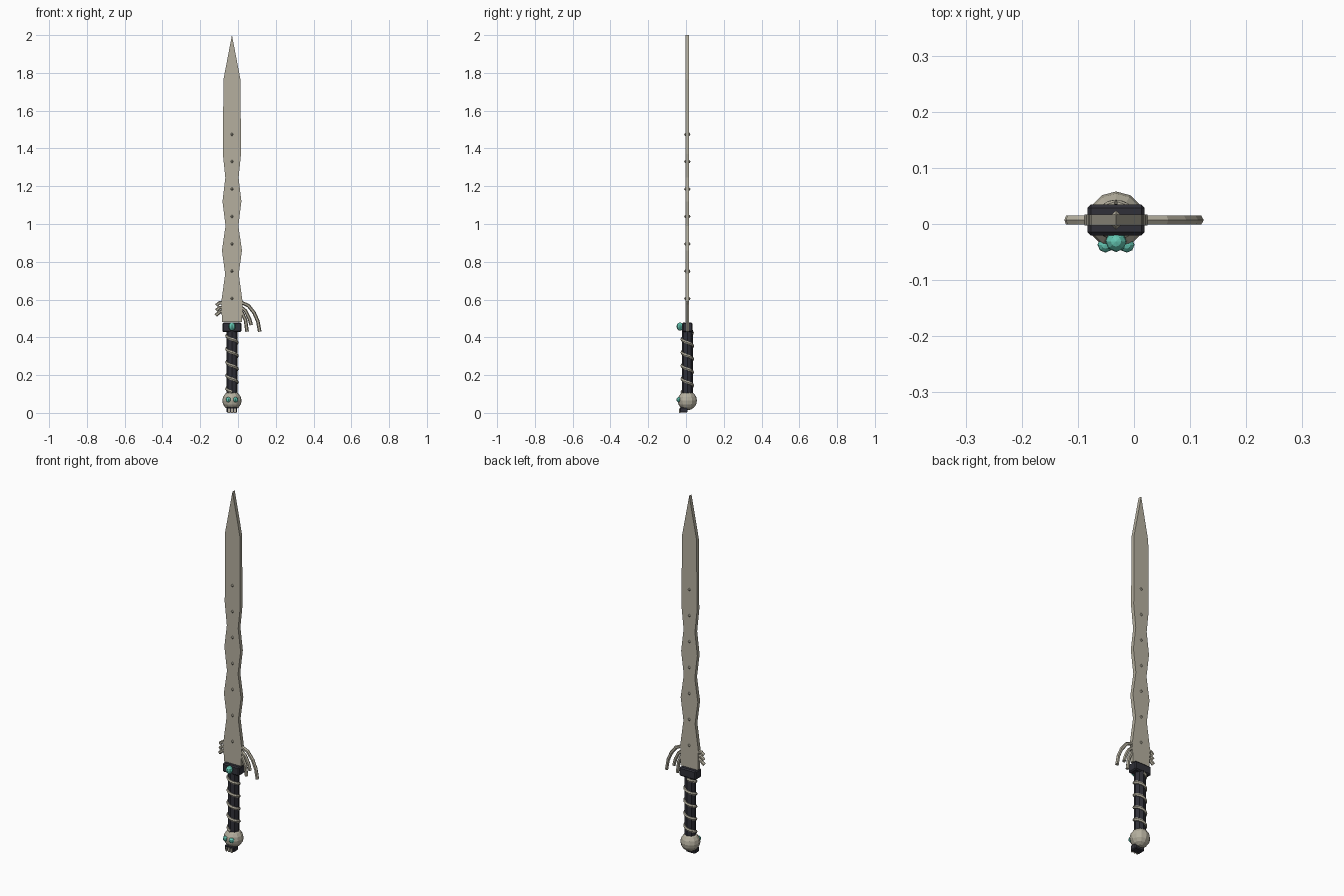
import bpy, bmesh, math
from mathutils import Vector

if "Cube" in bpy.data.objects:
    bpy.data.objects.remove(bpy.data.objects["Cube"])

CX, CY = -0.032, 0.007   # sword axis


def material(name, rgb):
    m = bpy.data.materials.new(name)
    m.diffuse_color = (*rgb, 1)
    m.use_nodes = True
    m.node_tree.nodes["Principled BSDF"].inputs["Base Color"].default_value = m.diffuse_color
    return m


BONE = material("bone", (0.46, 0.43, 0.345))
DARK = material("dark leather", (0.03, 0.03, 0.04))
TEAL = material("teal gem", (0.13, 0.58, 0.46))


def finish(name, bm, mat):
    bmesh.ops.recalc_face_normals(bm, faces=bm.faces)
    me = bpy.data.meshes.new(name)
    bm.to_mesh(me)
    bm.free()
    me.materials.append(mat)
    ob = bpy.data.objects.new(name, me)
    bpy.context.collection.objects.link(ob)
    return ob


def ball(name, loc, scale, mat, u=8, v=6):
    bm = bmesh.new()
    bmesh.ops.create_uvsphere(bm, u_segments=u, v_segments=v, radius=1)
    for p in bm.verts:
        p.co = Vector(loc) + Vector(p.co[i] * scale[i] for i in range(3))
    return finish(name, bm, mat)


def box(name, loc, size, mat, bevel=0):
    bm = bmesh.new()
    bmesh.ops.create_cube(bm, size=1)
    for p in bm.verts:
        p.co = Vector(loc) + Vector(p.co[i] * size[i] for i in range(3))
    if bevel:
        bmesh.ops.bevel(bm, geom=bm.edges[:], offset=bevel, segments=1, affect='EDGES')
    return finish(name, bm, mat)


def tube(name, pts, radii, mat, sides=6):
    """Sweep a polygon along a path, with one radius per point."""
    bm = bmesh.new()
    rings = []
    pts = [Vector(p) for p in pts]
    for i, p in enumerate(pts):
        t = (pts[min(i + 1, len(pts) - 1)] - pts[max(i - 1, 0)]).normalized()
        a = t.cross(Vector((0, 1, 0)) if abs(t.y) < 0.8 else Vector((0, 0, 1))).normalized()
        if name == "grip_wire":
            a = Vector((p.x - CX, p.y - CY, 0)).normalized()
        b = t.cross(a)
        rings.append([bm.verts.new(p + radii[i] * (a * math.cos(k) + b * math.sin(k)))
                      for k in (2 * math.pi * j / sides for j in range(sides))])
    for r, s in zip(rings, rings[1:]):
        for j in range(sides):
            bm.faces.new((r[j], r[(j + 1) % sides], s[(j + 1) % sides], s[j]))
    bm.faces.new(rings[0])
    bm.faces.new(rings[-1])
    return finish(name, bm, mat)


# wavy blade: (z, half width)
prof = [(0.48, 0.053), (0.59, 0.056), (0.735, 0.036), (0.86, 0.053), (0.99, 0.034),
        (1.12, 0.05), (1.245, 0.035), (1.37, 0.048), (1.765, 0.045)]
outline = [(CX + w, z) for z, w in prof] + [(CX, 2.0)] + [(CX - w, z) for z, w in reversed(prof)]
bm = bmesh.new()
face = bm.faces.new([bm.verts.new((x, CY - 0.01, z)) for x, z in outline])
ext = bmesh.ops.extrude_face_region(bm, geom=[face])
bmesh.ops.translate(bm, vec=(0, 0.02, 0),
                    verts=[g for g in ext["geom"] if isinstance(g, bmesh.types.BMVert)])
finish("blade", bm, BONE)

# studs through the blade
for i in range(7):
    ball(f"blade_stud_{i}", (CX, CY, 0.605 + 0.145 * i), (0.011, 0.017, 0.011), BONE, 6, 4)

# rib bones crossing the blade base, curling down on the right
ribs = [[(-0.115, 0.568), (-0.1, 0.582), (0.02, 0.584), (0.055, 0.568), (0.085, 0.53), (0.105, 0.485), (0.115, 0.43)],
        [(-0.115, 0.542), (-0.1, 0.556), (0.01, 0.566), (0.04, 0.54), (0.06, 0.5), (0.07, 0.465)],
        [(-0.118, 0.516), (-0.095, 0.535), (0.0, 0.55), (0.022, 0.53), (0.04, 0.49), (0.048, 0.43)]]
for i, path in enumerate(ribs):
    tube(f"rib_{i}", [(x, CY, z) for x, z in path], [0.0095] * len(path), BONE)

# guard block with gem
box("guard", (CX, CY, 0.453), (0.102, 0.055, 0.05), DARK, 0.006)
ball("guard_gem", (CX, -0.031, 0.457), (0.019, 0.019, 0.022), TEAL)

# grip and spiral wire
tube("grip", [(CX, CY, 0.09), (CX, CY, 0.44)], [0.029, 0.029], DARK, 8)
n, turns = 60, 4.5
helix = []
for i in range(n + 1):
    a = -math.pi / 2 - 2 * math.pi * turns * i / n
    helix.append((CX + 0.028 * math.cos(a), CY + 0.028 * math.sin(a), 0.11 + 0.315 * i / n))
tube("grip_wire", helix, [0.0085] * (n + 1), BONE)

# skull pommel
ball("skull", (CX, CY, 0.065), (0.051, 0.051, 0.051), BONE, 12, 8)
for s in (-1, 1):
    ball(f"skull_eye_{s}", (CX + s * 0.019, -0.037, 0.07), (0.014, 0.014, 0.014), TEAL)
box("skull_jaw", (CX, -0.012, 0.016), (0.056, 0.04, 0.03), DARK, 0.004)
for i in (-1, 0, 1):
    box(f"tooth_{i}", (CX + i * 0.016, -0.033, 0.011), (0.009, 0.009, 0.022), BONE)
